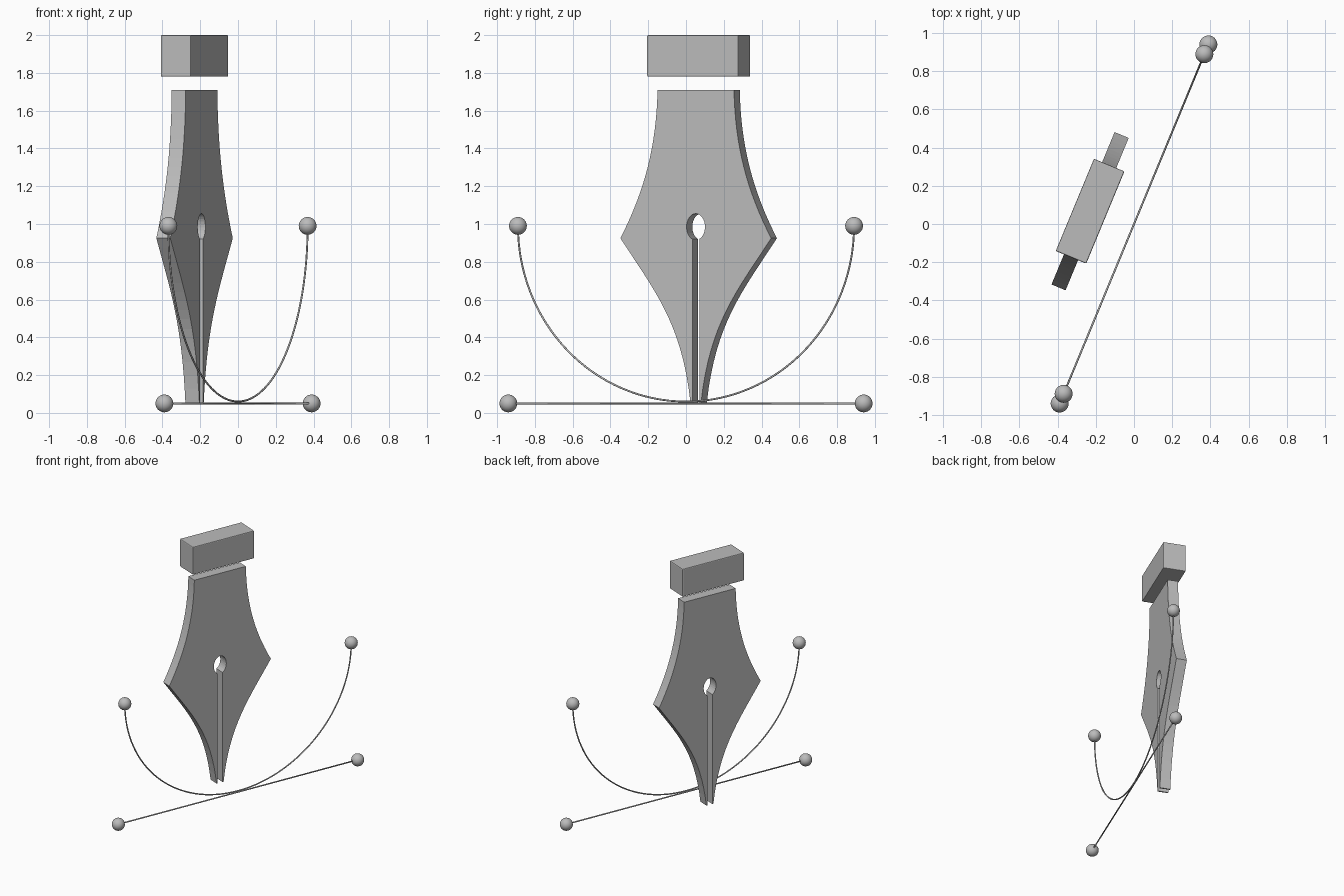
import bpy, bmesh, math
from mathutils import Matrix, Vector

if "Cube" in bpy.data.objects:
    bpy.data.objects.remove(bpy.data.objects["Cube"], do_unlink=True)

# Single grey material
grey = bpy.data.materials.new("grey")
grey.use_nodes = True
color = (0.5, 0.5, 0.5, 1)
grey.diffuse_color = color
grey.node_tree.nodes["Principled BSDF"].inputs["Base Color"].default_value = color

# Everything is designed in a flat X-Z plane, then turned about the vertical
TURN = Matrix.Rotation(math.radians(67.5), 4, 'Z')
NIB = Matrix.Translation((-0.23, 0.067, 0)) @ TURN


def add_object(name, bm, matrix, smooth=False):
    bmesh.ops.recalc_face_normals(bm, faces=bm.faces)
    mesh = bpy.data.meshes.new(name)
    bm.to_mesh(mesh)
    bm.free()
    mesh.materials.append(grey)
    for p in mesh.polygons:
        p.use_smooth = smooth
    obj = bpy.data.objects.new(name, mesh)
    bpy.context.collection.objects.link(obj)
    obj.matrix_world = matrix
    return obj


def bezier(a, b, c, d, steps):
    pts = []
    for i in range(steps + 1):
        t = i / steps
        s = 1 - t
        pts.append(tuple(s**3 * p + 3 * s * s * t * q + 3 * s * t * t * r + t**3 * w
                         for p, q, r, w in zip(a, b, c, d)))
    return pts


# Nib: half outline from slit top round the outside, mirrored, then thickened
SLIT, TIP_Z, HOLE_Z, HOLE_W, HOLE_H = 0.02, 0.053, 0.985, 0.053, 0.07
start = math.acos(SLIT / HOLE_W)
hole = []
for i in range(13):
    a = math.pi / 2 - (math.pi / 2 + start) * i / 12
    hole.append((HOLE_W * math.cos(a), HOLE_Z + HOLE_H * math.sin(a)))
lower = bezier((0.03, TIP_Z), (0.08, 0.48), (0.24, 0.65), (0.432, 0.925), 16)
upper = bezier((0.432, 0.925), (0.29, 1.18), (0.225, 1.42), (0.219, 1.71), 16)
half = hole + [(SLIT, TIP_Z)] + lower + upper[1:]
outline = half + [(-x, z) for x, z in reversed(half[1:])]

bm = bmesh.new()
THICK = 0.08
face = bm.faces.new([bm.verts.new((x, -THICK / 2, z)) for x, z in outline])
result = bmesh.ops.extrude_face_region(bm, geom=[face])
moved = [v for v in result["geom"] if isinstance(v, bmesh.types.BMVert)]
bmesh.ops.translate(bm, verts=moved, vec=(0, THICK, 0))
bmesh.ops.triangulate(bm, faces=[f for f in bm.faces if len(f.verts) > 4])
add_object("nib", bm, NIB)

# Collar block above the nib, with a fine edge bevel
bm = bmesh.new()
bmesh.ops.create_cube(bm, size=1)
bmesh.ops.scale(bm, vec=(0.523, 0.173, 0.22), verts=bm.verts)
bmesh.ops.bevel(bm, geom=bm.edges[:], offset=0.006, segments=2, affect='EDGES', profile=0.5)
add_object("collar", bm, NIB @ Matrix.Translation((0, 0, 1.89)))


# Thin round rods: swept tubes along a path in the X-Z plane
def rod(name, path, radius=0.005, sides=10):
    bm = bmesh.new()
    rings = []
    for i, p in enumerate(path):
        tangent = (path[min(i + 1, len(path) - 1)] - path[max(i - 1, 0)]).normalized()
        across = Vector((0, 1, 0))
        up = tangent.cross(across)
        angles = [math.tau * k / sides for k in range(sides)]
        rings.append([bm.verts.new(p + radius * (across * math.cos(a) + up * math.sin(a)))
                      for a in angles])
    for r, s in zip(rings, rings[1:]):
        for k in range(sides):
            n = (k + 1) % sides
            bm.faces.new((r[k], r[n], s[n], s[k]))
    bm.faces.new(rings[0])
    bm.faces.new(rings[-1])
    add_object(name, bm, TURN, True)


ARC_X, ARC_Z, ARC_DROP = 0.963, 0.99, 0.93
LINE_X, LINE_Z = 1.018, 0.05
rod("curved_path", [Vector((-ARC_X * math.cos(math.pi * i / 64), 0,
                            ARC_Z - ARC_DROP * math.sin(math.pi * i / 64))) for i in range(65)])
rod("straight_handle", [Vector((-LINE_X, 0, LINE_Z)), Vector((LINE_X, 0, LINE_Z))])

# Control point balls at the ends of both rods
for side, sign in (("left", 1), ("right", -1)):
    for label, x, z in (("path", ARC_X, ARC_Z), ("handle", LINE_X, LINE_Z)):
        bm = bmesh.new()
        bmesh.ops.create_uvsphere(bm, u_segments=32, v_segments=16, radius=0.047)
        add_object(f"{label}_ball_{side}", bm,
                   TURN @ Matrix.Translation((sign * x, 0, z)), True)
